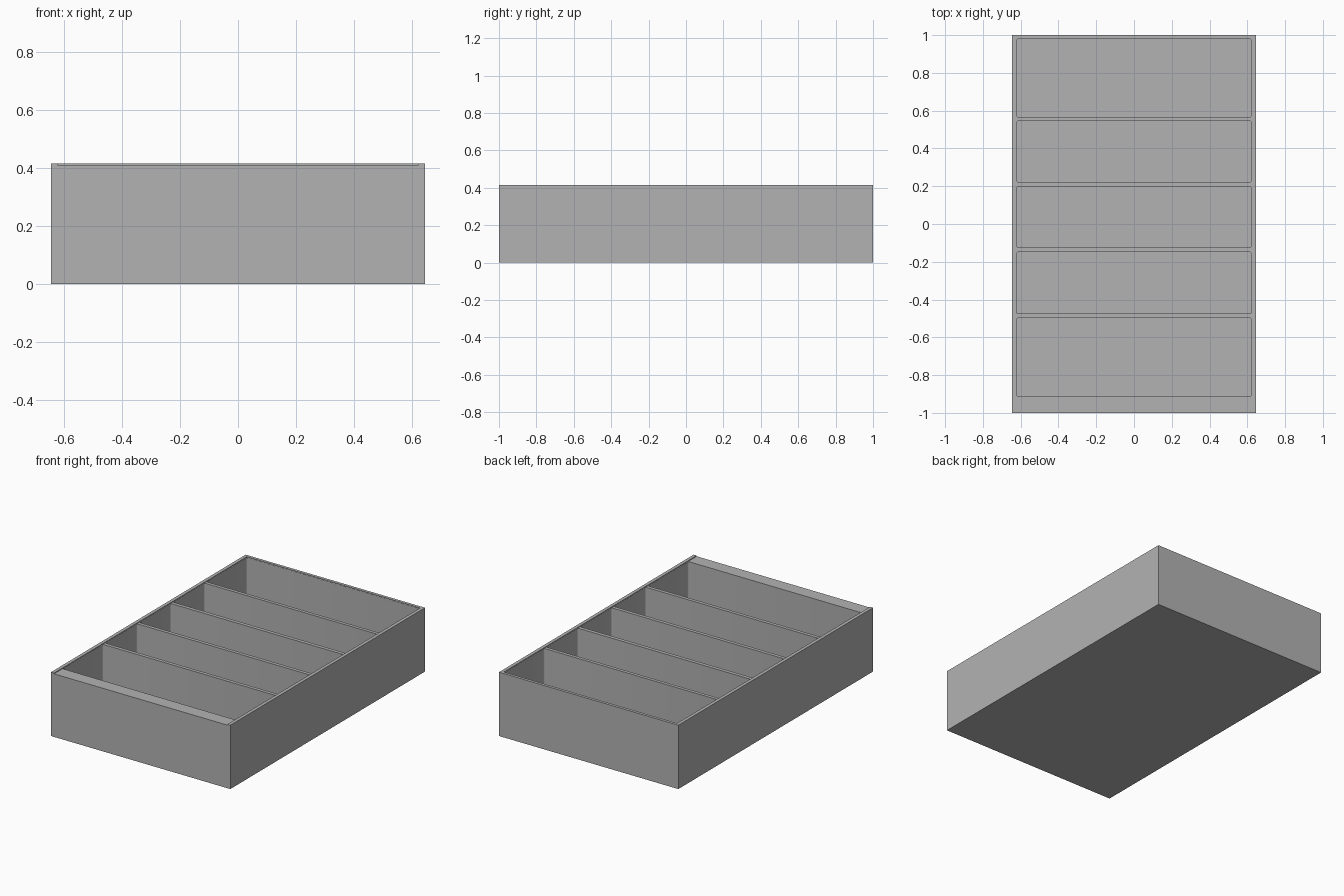
import bpy
import bmesh

cube = bpy.data.objects.get("Cube")
if cube:
    bpy.data.objects.remove(cube, do_unlink=True)

WIDTH, LENGTH, HEIGHT = 1.29, 2.0, 0.415
FLOOR = 0.022        # thickness of the tray bottom
POCKET_X = 0.622     # half width of each compartment
LIP = 0.005          # height of the rim above the dividers

grey = bpy.data.materials.new("grey plastic")
grey.use_nodes = True
colour = (0.45, 0.45, 0.45, 1)
grey.diffuse_color = colour
grey.node_tree.nodes["Principled BSDF"].inputs["Base Color"].default_value = colour


def box(name, low, high, corner=0.0):
    """Axis-aligned box between two corners, with optional rounded upright edges."""
    bm = bmesh.new()
    bmesh.ops.create_cube(bm, size=1)
    for v in bm.verts:
        v.co = [(a + b) / 2 + c * (b - a) for a, b, c in zip(low, high, v.co)]
    if corner:
        upright = [e for e in bm.edges
                   if abs(e.verts[0].co.z - e.verts[1].co.z) > corner]
        bmesh.ops.bevel(bm, geom=upright, offset=corner, segments=4,
                        profile=0.5, affect='EDGES')
    mesh = bpy.data.meshes.new(name)
    bm.to_mesh(mesh)
    bm.free()
    mesh.materials.append(grey)
    obj = bpy.data.objects.new(name, mesh)
    bpy.context.collection.objects.link(obj)
    return obj


def carve(target, cutter):
    """Subtract the cutter from the target and discard it."""
    cutter.hide_render = True
    mod = target.modifiers.new("carve", 'BOOLEAN')
    mod.operation, mod.solver, mod.object = 'DIFFERENCE', 'EXACT', cutter
    bpy.context.view_layer.objects.active = target
    bpy.ops.object.modifier_apply(modifier=mod.name)
    bpy.data.objects.remove(cutter, do_unlink=True)


# Solid tray body
tray = box("divided_tray", (-WIDTH / 2, -LENGTH / 2, 0),
           (WIDTH / 2, LENGTH / 2, HEIGHT))

# Shallow recess inside the rim, open at the front
carve(tray, box("recess_cutter", (-POCKET_X - 0.001, -LENGTH, HEIGHT - LIP),
                (POCKET_X + 0.001, 0.981, 1)))

# Five compartments from front to back, leaving thin dividers between
for front, back in ((-0.912, -0.498), (-0.475, -0.148), (-0.125, 0.198),
                    (0.222, 0.545), (0.567, 0.98)):
    carve(tray, box("compartment_cutter", (-POCKET_X, front, FLOOR),
                    (POCKET_X, back, 1), corner=0.01))

bpy.ops.object.select_all(action='DESELECT')
tray.select_set(True)
bpy.context.view_layer.objects.active = tray
bpy.ops.object.shade_smooth_by_angle()
